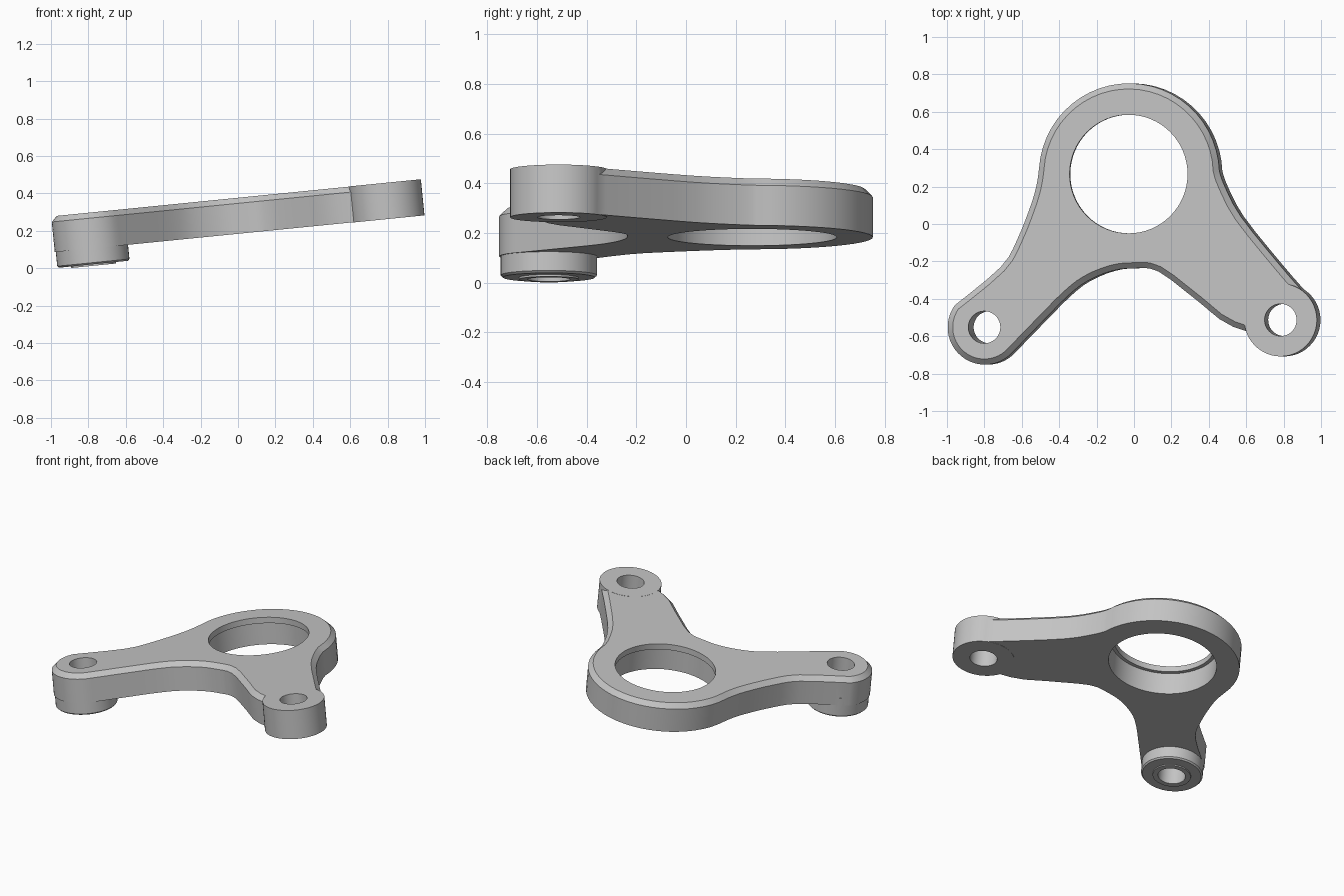
import bpy, bmesh, math
from mathutils import Vector

if "Cube" in bpy.data.objects:
    bpy.data.objects.remove(bpy.data.objects["Cube"])

THICK, CHAMFER = 0.192, 0.03
RING, LEFT_END, RIGHT_END = (-0.01, 0.267), (0.807, -0.513), (-0.785, -0.552)

grey = bpy.data.materials.new("light_grey")
grey.use_nodes = True
colour = (0.55, 0.55, 0.55, 1)
grey.diffuse_color = colour
grey.node_tree.nodes["Principled BSDF"].inputs["Base Color"].default_value = colour


def arc(centre, radius, start, end, steps):
    angles = [math.radians(start + (end - start) * i / steps) for i in range(steps + 1)]
    return [Vector((centre[0] + radius * math.cos(a), centre[1] + radius * math.sin(a)))
            for a in angles]


def smooth_side(points, cuts=3):
    """Soft curve through the points, without its two end points."""
    p = [Vector(q) for q in points]
    p = [p[0]] + p + [p[-1]]
    out = []
    for a, b, c, d in zip(p, p[1:], p[2:], p[3:]):
        for i in range(cuts):
            t = i / cuts
            out.append(0.5 * (2 * b + (c - a) * t + (2 * a - 5 * b + 4 * c - d) * t ** 2
                              + (3 * b - a - 3 * c + d) * t ** 3))
    return out[1:]


def inset(loop, distance):
    out = []
    for i, p in enumerate(loop):
        before = (p - loop[i - 1]).normalized()
        after = (loop[(i + 1) % len(loop)] - p).normalized()
        along = (before + after).normalized()
        out.append(p + Vector((-along.y, along.x)) * distance)
    return out


def loft(name, layers):
    """Closed solid through stacked loops given as (loop, height)."""
    bm = bmesh.new()
    rings = [[bm.verts.new((p.x, p.y, z)) for p in loop] for loop, z in layers]
    n = len(rings[0])
    for low, high in zip(rings, rings[1:]):
        for i in range(n):
            j = (i + 1) % n
            bm.faces.new((low[i], low[j], high[j], high[i]))
    bm.faces.new(rings[0][::-1])
    bm.faces.new(rings[-1])
    bmesh.ops.recalc_face_normals(bm, faces=bm.faces)
    mesh = bpy.data.meshes.new(name)
    bm.to_mesh(mesh)
    bm.free()
    mesh.materials.append(grey)
    obj = bpy.data.objects.new(name, mesh)
    bpy.context.collection.objects.link(obj)
    return obj


def turned(name, centre, profile, steps=48):
    """Round solid from (radius, height) pairs."""
    return loft(name, [(arc(centre, r, 0, 360, steps)[:-1], z) for r, z in profile])


def combine(body, other, operation):
    bpy.context.view_layer.objects.active = body
    mod = body.modifiers.new(other.name, 'BOOLEAN')
    mod.operation, mod.object, mod.solver = operation, other, 'EXACT'
    bpy.ops.object.modifier_apply(modifier=mod.name)
    bpy.data.objects.remove(other)


# Outline: ring, right arm, front notch, left arm
ring = arc(RING, 0.485, 2, 176, 26)
right_tip = arc(RIGHT_END, 0.2, 144, 319, 22)
left_tip = arc(LEFT_END, 0.193, -50, 55, 14)
right_side = [ring[-1], (-0.505, 0.22), (-0.535, 0.11), (-0.61, -0.08),
              (-0.70, -0.23), right_tip[0]]
notch = [right_tip[-1], (-0.475, -0.52), (-0.34, -0.385), (-0.235, -0.305),
         (-0.10, -0.25), (0.02, -0.237), (0.15, -0.255), (0.365, -0.417),
         (0.55, -0.55), left_tip[0]]
left_side = [left_tip[-1], (0.80, -0.22), (0.59, 0.04), (0.50, 0.21), ring[0]]
outline = (ring + smooth_side(right_side) + right_tip + smooth_side(notch)
           + left_tip + smooth_side(left_side))

# Plate with a chamfered top edge
bracket = loft("bracket_plate", [(outline, 0), (outline, THICK - CHAMFER),
                                 (inset(outline, CHAMFER), THICK)])

# Bosses at the arm ends
combine(bracket, turned("left_boss", LEFT_END,
                        [(0.195, -0.001), (0.195, THICK + 0.001)]), 'UNION')
combine(bracket, turned("right_boss", RIGHT_END,
                        [(0.12, -0.093), (0.12, -0.085), (0.185, -0.0849),
                         (0.194, -0.076), (0.194, 0.05)]), 'UNION')

# Bolt holes, and the big bore with a thin lip at its top
for name, centre in (("left_hole", LEFT_END), ("right_hole", RIGHT_END)):
    combine(bracket, turned(name, centre, [(0.086, -0.3), (0.086, 0.4)]), 'DIFFERENCE')
combine(bracket, turned("bore", RING, [(0.34, -0.2), (0.34, THICK - 0.04),
                                       (0.317, THICK - 0.0399), (0.317, 0.4)], 64),
        'DIFFERENCE')

# Smooth walls, then tilt the whole part
bpy.ops.object.select_all(action='DESELECT')
bracket.select_set(True)
bpy.context.view_layer.objects.active = bracket
bpy.ops.object.shade_smooth_by_angle(angle=math.radians(25))
bracket.rotation_euler.y = -math.atan(0.1)
bracket.location.z = 0.184
